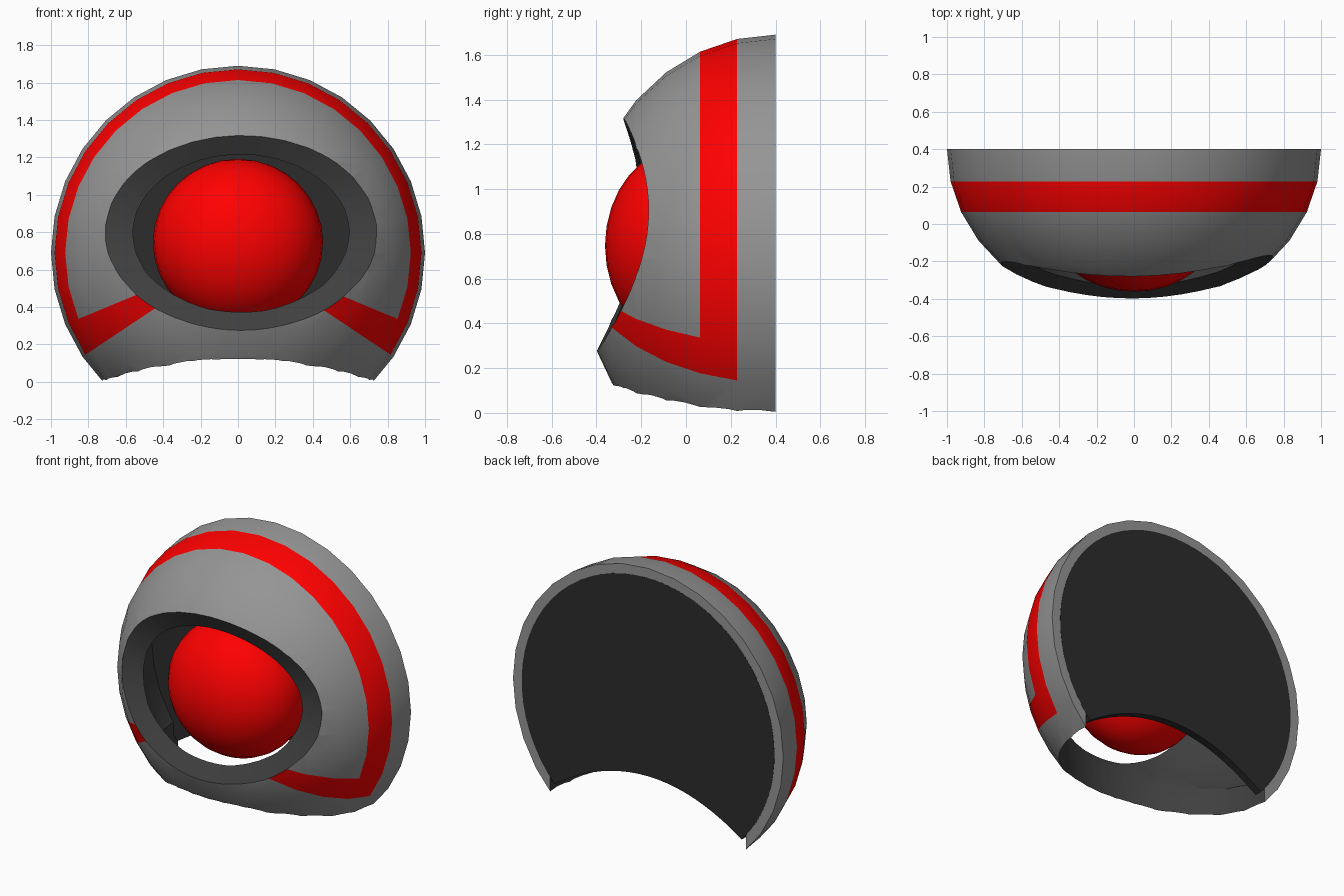
import bpy, bmesh
from math import sin, cos, pi, sqrt, radians

if "Cube" in bpy.data.objects:
    bpy.data.objects.remove(bpy.data.objects["Cube"])

CY, CZ, DEPTH = 0.4, 0.69, 0.88      # dome centre and front-to-back scale
SEG, RINGS, N = 32, 8, 64
INNER = 0.89                         # inner wall scale


def material(name, rgb):
    m = bpy.data.materials.new(name)
    m.diffuse_color = (*rgb, 1)
    m.use_nodes = True
    m.node_tree.nodes["Principled BSDF"].inputs["Base Color"].default_value = m.diffuse_color
    return m


GREY = material("grey", (0.3, 0.3, 0.3))
RED = material("red", (1.0, 0.0, 0.0))
DARK = material("dark", (0.05, 0.05, 0.05))
BLACK = material("plate_dark", (0.025, 0.025, 0.025))


def smooth_object(ob):
    bpy.ops.object.select_all(action='DESELECT')
    ob.select_set(True)
    bpy.context.view_layer.objects.active = ob
    bpy.ops.object.shade_smooth_by_angle(angle=radians(30))


def make_object(name, bm, mats, smooth=True):
    bmesh.ops.recalc_face_normals(bm, faces=bm.faces)
    me = bpy.data.meshes.new(name)
    bm.to_mesh(me)
    bm.free()
    for m in mats:
        me.materials.append(m)
    ob = bpy.data.objects.new(name, me)
    bpy.context.collection.objects.link(ob)
    if smooth:
        smooth_object(ob)
    return ob


def bridge(bm, a, b):
    n = len(a)
    return [bm.faces.new((a[i], a[(i + 1) % n], b[(i + 1) % n], b[i])) for i in range(n)]


def loft(name, sections, mat):
    """Closed solid through a list of outlines."""
    bm = bmesh.new()
    loops = [[bm.verts.new(p) for p in s] for s in sections]
    for a, b in zip(loops, loops[1:]):
        bridge(bm, a, b)
    bm.faces.new(loops[0])
    bm.faces.new(loops[-1])
    return make_object(name, bm, [mat], False)


def ellipse(cx, cz, rx, rz):
    return [(cx + rx * cos(2 * pi * i / N), cz + rz * sin(2 * pi * i / N)) for i in range(N)]


def dome_y(x, z, s):
    """Front surface of the dome scaled by s."""
    return CY - DEPTH * sqrt(max(s * s - x * x - (z - CZ) ** 2, 0))


# Shell: thick half dome with axis along y, stripe faces picked by ring and angle
bm = bmesh.new()


def dome(s):
    loops = []
    for r in range(RINGS):
        lat = r * pi / 2 / RINGS
        loops.append([bm.verts.new((s * cos(lat) * cos(2 * pi * i / SEG),
                                    CY - s * DEPTH * sin(lat),
                                    CZ + s * cos(lat) * sin(2 * pi * i / SEG)))
                      for i in range(SEG)])
    bands = [bridge(bm, a, b) for a, b in zip(loops, loops[1:])]
    pole = bm.verts.new((0, CY - s * DEPTH, CZ))
    last = loops[-1]
    bands.append([bm.faces.new((last[i], last[(i + 1) % SEG], pole)) for i in range(SEG)])
    return loops[0], bands


rim_out, outer = dome(1.0)
rim_in, inner = dome(INNER)
bridge(bm, rim_out, rim_in)
for r, band in enumerate(outer):
    for i, f in enumerate(band):
        if r == 1 and not 19 <= i <= 28:
            f.material_index = 1             # arch stripe
        if r >= 1 and i in (18, 29):
            f.material_index = 1             # cheek stripes
for band in inner:
    for f in band:
        f.material_index = 2
shell = make_object("shell", bm, [GREY, RED, DARK], False)

# Cutters: funnel-shaped eye opening and round neck hole, leaving dark walls
eye_out = ellipse(0.0175, 0.797, 0.728, 0.522)
eye_in = ellipse(0.015, 0.795, 0.57, 0.415)
eye_cut = loft("eye_cutter", [
    [(x, -1, z) for x, z in eye_out],
    [(x, dome_y(x, z, 0.997), z) for x, z in eye_out],
    [(x, dome_y(x, z, 0.88), z) for x, z in eye_in],
    [(x, 0.1, z) for x, z in eye_in]], DARK)
neck = ellipse(0, CY, 0.725, 0.722)
neck_cut = loft("neck_cutter", [[(x, y, z) for x, y in neck] for z in (-0.6, 0.42)], DARK)
bpy.context.view_layer.objects.active = shell
for cutter in (eye_cut, neck_cut):
    cutter.hide_render = True
    mod = shell.modifiers.new("cut", 'BOOLEAN')
    mod.operation = 'DIFFERENCE'
    mod.solver = 'EXACT'
    mod.material_mode = 'TRANSFER'
    mod.object = cutter
    bpy.ops.object.modifier_apply(modifier=mod.name)
    bpy.data.objects.remove(cutter)
smooth_object(shell)

# Eyeball
bm = bmesh.new()
bmesh.ops.create_uvsphere(bm, u_segments=32, v_segments=16, radius=1)
bmesh.ops.scale(bm, vec=(0.455, 0.365, 0.445), verts=bm.verts)
bmesh.ops.translate(bm, vec=(0, 0.003, 0.747), verts=bm.verts)
make_object("eyeball", bm, [RED])

# Back plate: disc with an arched lower edge
R, START, STEPS = 0.935, -0.735, 48
outline = []
for i in range(STEPS + 1):
    a = START + (pi - 2 * START) * i / STEPS
    outline.append((R * cos(a), CZ + R * sin(a)))
corner_x, corner_z = outline[0]
for i in range(1, 20):
    t = -1 + i / 10
    outline.append((corner_x * t, corner_z + (0.3 - corner_z) * (1 - t * t)))
loft("back_plate", [[(x, y, z) for x, z in outline] for y in (0.401, 0.35)], BLACK)
